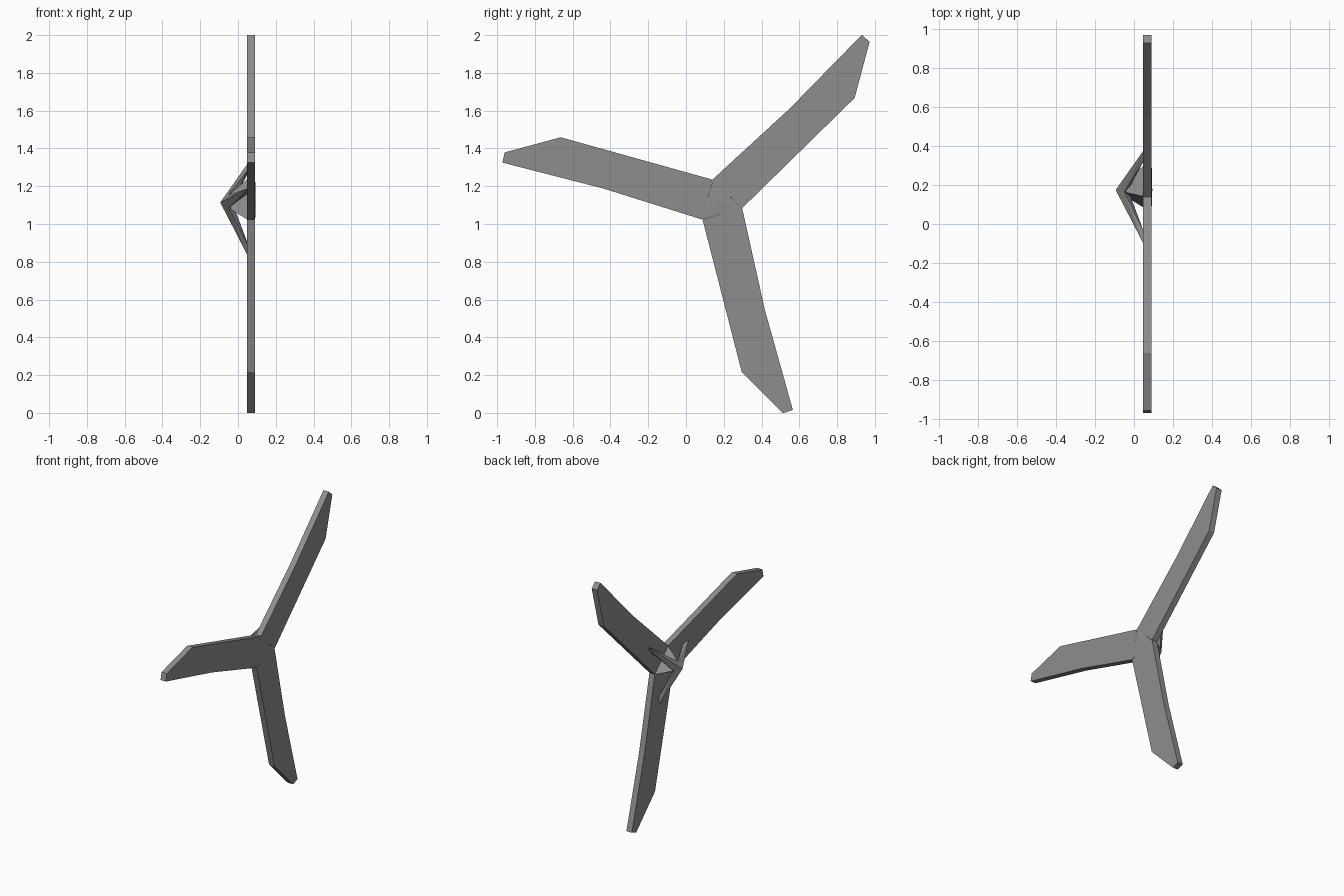
import bpy, bmesh, math
from mathutils import Vector

if "Cube" in bpy.data.objects:
    bpy.data.objects.remove(bpy.data.objects["Cube"])

CY, CZ = 0.175, 1.114            # hub axis position
BACK, FRONT = 0.047, 0.091       # blade thickness range along x
FIRST = math.radians(165)        # direction of the first blade
STEP = math.radians(120)

grey = bpy.data.materials.new("mid_grey")
grey.diffuse_color = (0.27, 0.27, 0.27, 1)
grey.use_nodes = True
grey.node_tree.nodes["Principled BSDF"].inputs["Base Color"].default_value = grey.diffuse_color


def place(x, y, z, turn=0.0):
    """Point relative to the hub axis, turned about it."""
    c, s = math.cos(turn), math.sin(turn)
    return Vector((x, CY + c * y - s * z, CZ + s * y + c * z))


def polar(x, r, angle, side=0.0):
    return place(x, r, side, angle)


def finish(bm, name):
    bmesh.ops.recalc_face_normals(bm, faces=bm.faces)
    mesh = bpy.data.meshes.new(name)
    bm.to_mesh(mesh)
    bm.free()
    mesh.materials.append(grey)
    obj = bpy.data.objects.new(name, mesh)
    bpy.context.collection.objects.link(obj)


# Blade outline in the y-z plane, relative to the hub axis
outline = [(-0.035, 0.121), (-0.838, 0.345), (-1.135, 0.265),
           (-1.147, 0.211), (-0.613, 0.074), (-0.087, -0.091)]

for i in range(3):
    turn = i * STEP
    # Flat blade: extruded outline
    bm = bmesh.new()
    face = bm.faces.new([bm.verts.new(place(BACK, y, z, turn)) for y, z in outline])
    ext = bmesh.ops.extrude_face_region(bm, geom=[face], use_keep_orig=True)
    moved = [v for v in ext["geom"] if isinstance(v, bmesh.types.BMVert)]
    bmesh.ops.translate(bm, verts=moved, vec=(FRONT - BACK, 0, 0))
    finish(bm, f"blade_{i + 1}")

    # Tapered strut from the rear point out to the blade
    a = FIRST + turn
    bm = bmesh.new()
    points = [polar(-0.094, 0, a), polar(-0.03, 0, a),
              polar(BACK, 0.283, a),
              polar(BACK + 0.003, 0.225, a, 0.014), polar(BACK + 0.003, 0.225, a, -0.014),
              polar(-0.05, 0.042, a + STEP / 2), polar(-0.05, 0.042, a - STEP / 2)]
    bmesh.ops.convex_hull(bm, input=[bm.verts.new(p) for p in points])
    finish(bm, f"strut_{i + 1}")

# Three-sided hub: between the blades, tapering to the rear, slight peak in front
bm = bmesh.new()
rings = []
for x, r in ((FRONT, 0.126), (BACK, 0.126), (-0.04, 0.05)):
    rings.append([bm.verts.new(polar(x, r, FIRST + STEP / 2 + k * STEP)) for k in range(3)])
for r0, r1 in zip(rings, rings[1:]):
    for k in range(3):
        n = (k + 1) % 3
        bm.faces.new((r0[k], r0[n], r1[n], r1[k]))
bm.faces.new(rings[-1])
peak = bm.verts.new(place(FRONT + 0.003, 0, 0))
for k in range(3):
    bm.faces.new((rings[0][k], rings[0][(k + 1) % 3], peak))
finish(bm, "hub")
